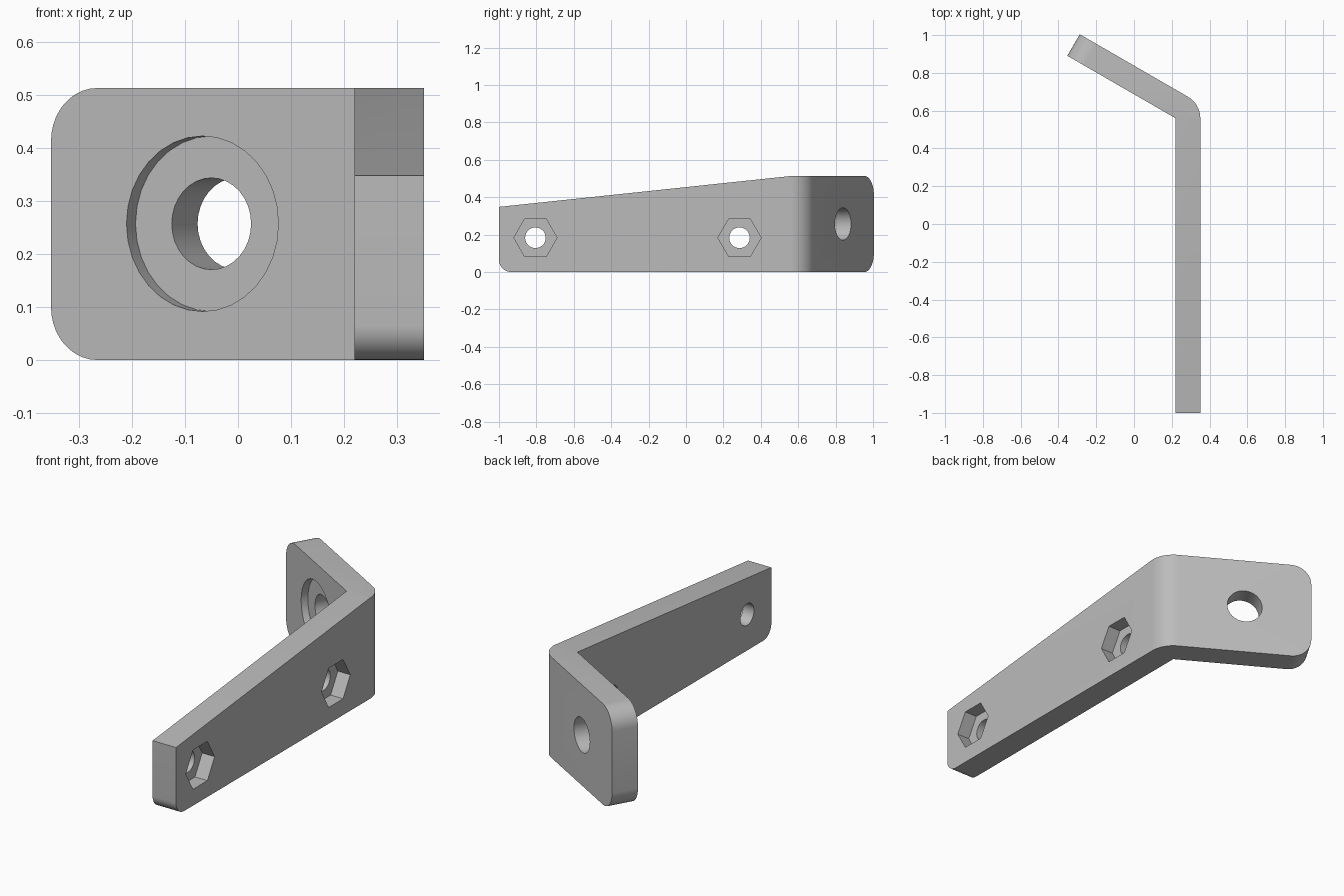
import bpy, bmesh, math
from mathutils import Vector, Matrix

cube = bpy.data.objects.get("Cube")
if cube:
    bpy.data.objects.remove(cube)

HEIGHT, END_HEIGHT, THICK = 0.513, 0.348, 0.1315
INNER = Vector((0.2195, 0.56, 0))          # inside corner of the bend
ANGLE = math.radians(60)                   # direction of the short arm's outer normal
OUT = Vector((math.cos(ANGLE), math.sin(ANGLE), 0))
ALONG = Vector((-OUT.y, OUT.x, 0))
ARM = 0.661

grey = bpy.data.materials.new("Grey metal")
grey.use_nodes = True
colour = (0.5, 0.5, 0.5, 1)
grey.diffuse_color = colour
grey.node_tree.nodes["Principled BSDF"].inputs["Base Color"].default_value = colour

# Bent plate: plan outline raised to full height
front_in, front_out = Vector((INNER.x, -1, 0)), Vector((INNER.x + THICK, -1, 0))
arc = [INNER + THICK * Vector((math.cos(ANGLE * i / 12), math.sin(ANGLE * i / 12), 0))
       for i in range(13)]
tip_in = INNER + ALONG * ARM
outline = [front_in, front_out] + arc + [tip_in + OUT * THICK, tip_in, INNER]
bm = bmesh.new()
v = [bm.verts.new(p) for p in outline]
bm.faces.new([v[0], v[1], v[2], v[-1]])
bm.faces.new(v[2:15] + [v[-1]])
bm.faces.new([v[14], v[15], v[16], v[17]])
raised = bmesh.ops.extrude_face_region(bm, geom=bm.faces[:], use_keep_orig=True)
for vert in (g for g in raised["geom"] if isinstance(g, bmesh.types.BMVert)):
    vert.co.z = END_HEIGHT if vert.co.y < -0.9 else HEIGHT
bmesh.ops.recalc_face_normals(bm, faces=bm.faces[:])


# Rounded end corners
def round_edges(test, radius):
    edges = [e for e in bm.edges if all(test(w.co) for w in e.verts)]
    bmesh.ops.bevel(bm, geom=edges, offset=radius, segments=10, profile=0.5,
                    affect='EDGES', clamp_overlap=True)


def at_tip(z):
    return lambda c: (c - tip_in).dot(ALONG) > -0.001 and abs(c.z - z) < 0.001


round_edges(lambda c: c.y < -0.999 and c.z < 0.001, 0.065)
round_edges(at_tip(0), 0.1)
round_edges(at_tip(HEIGHT), 0.1)
mesh = bpy.data.meshes.new("bent_bracket")
bm.to_mesh(mesh)
bm.free()
bracket = bpy.data.objects.new("bent_bracket", mesh)
bpy.context.collection.objects.link(bracket)
mesh.materials.append(grey)


# Holes and recesses
def cut(name, centre, axis, radius, depth, sides):
    x = Vector((0, 0, 1)).cross(axis).normalized()
    turn = Matrix((x, Vector((0, 0, 1)), -axis)).transposed().to_4x4()
    cutter_bm = bmesh.new()
    bmesh.ops.create_cone(cutter_bm, cap_ends=True, segments=sides, radius1=radius,
                          radius2=radius, depth=2 * depth)
    if sides == 6:                         # put two corners level
        bmesh.ops.rotate(cutter_bm, verts=cutter_bm.verts[:],
                         matrix=Matrix.Rotation(math.radians(30), 3, 'Z'))
    bmesh.ops.transform(cutter_bm, verts=cutter_bm.verts[:],
                        matrix=Matrix.Translation(centre) @ turn)
    bmesh.ops.recalc_face_normals(cutter_bm, faces=cutter_bm.faces[:])
    data = bpy.data.meshes.new(name)
    cutter_bm.to_mesh(data)
    cutter_bm.free()
    data.materials.append(grey)
    cutter = bpy.data.objects.new(name, data)
    bpy.context.collection.objects.link(cutter)
    mod = bracket.modifiers.new(name, 'BOOLEAN')
    mod.operation, mod.solver, mod.object = 'DIFFERENCE', 'EXACT', cutter
    bpy.context.view_layer.objects.active = bracket
    bpy.ops.object.modifier_apply(modifier=name)
    bpy.data.objects.remove(cutter)


for y in (-0.805, 0.286):
    centre = Vector((INNER.x + THICK, y, 0.183))
    cut("nut_recess", centre, Vector((1, 0, 0)), 0.1155, 0.07, 6)
    cut("bolt_hole", centre, Vector((1, 0, 0)), 0.055, 0.3, 32)
pivot = INNER + ALONG * 0.331 + Vector((0, 0, 0.257))
cut("round_recess", pivot, OUT, 0.1655, 0.034, 32)
cut("pivot_hole", pivot, OUT, 0.0865, 0.3, 32)

# Smooth curves, sharp edges
bpy.ops.object.select_all(action='DESELECT')
bracket.select_set(True)
bpy.context.view_layer.objects.active = bracket
bpy.ops.object.shade_smooth_by_angle(angle=math.radians(30))
